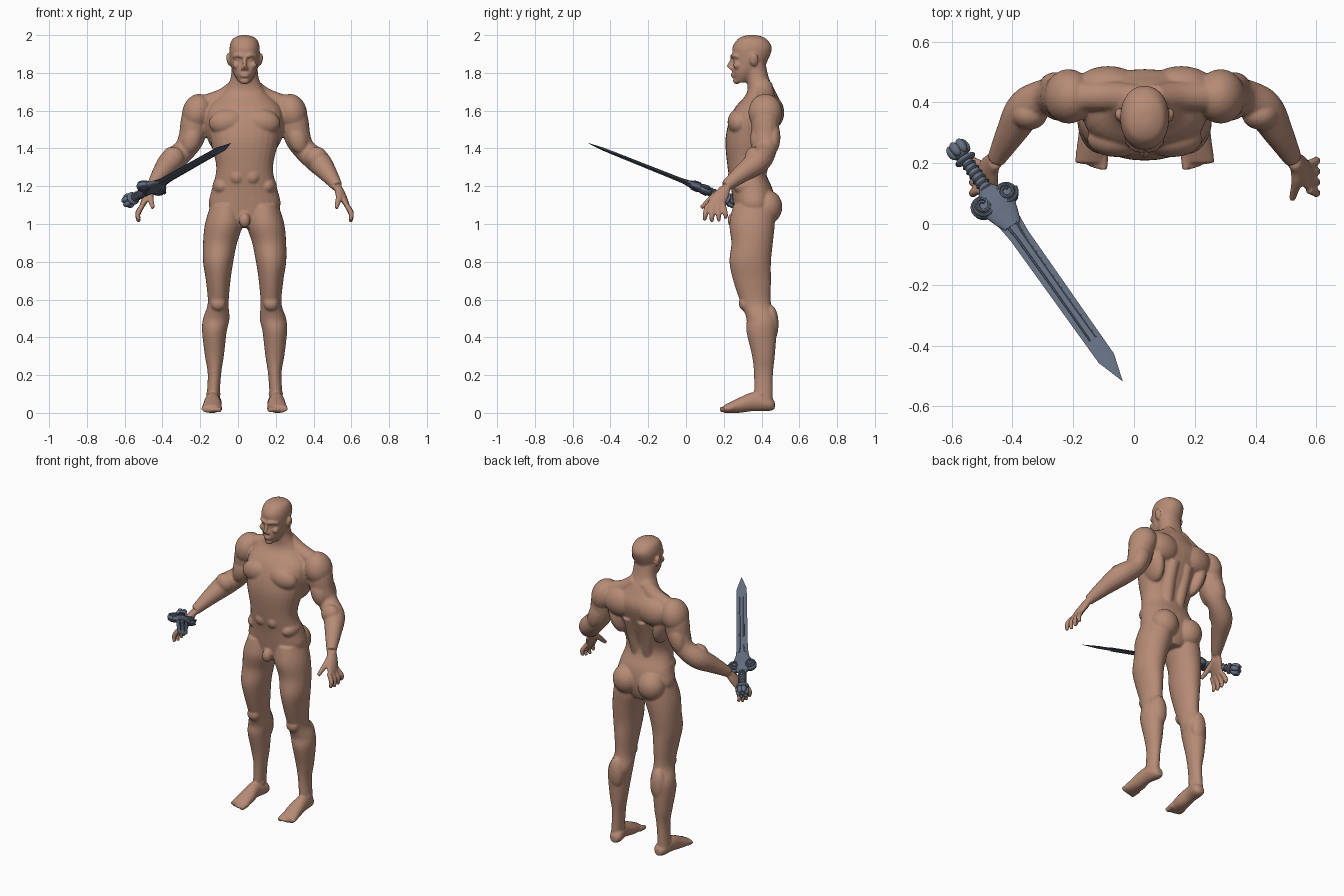
import bpy, bmesh, math
from mathutils import Vector, Matrix

old = bpy.data.objects.get("Cube")
if old:
    bpy.data.objects.remove(old, do_unlink=True)

RIGHTWARD, BACKWARD, UPWARD = Matrix.Identity(3)
BOTH_SIDES = (-1, 1)


def material(name, color):
    mat = bpy.data.materials.new(name)
    mat.use_nodes = True
    mat.diffuse_color = (*color, 1)
    mat.node_tree.nodes["Principled BSDF"].inputs["Base Color"].default_value = (*color, 1)
    return mat


def smooth_rows(rows, steps):
    """Smooth interpolation through rows of numbers, with matching slopes."""
    rows = [Vector(row) for row in rows]
    last = len(rows) - 1
    result = []
    for index in range(last):
        before, start, end, after = (rows[min(max(index + shift, 0), last)] for shift in range(-1, 3))
        slope_in, slope_out = (end - before) / 2, (after - start) / 2
        for step in range(steps):
            t = step / steps
            ease = t * t * (3 - 2 * t)
            result.append(start.lerp(end, ease) + slope_in * t * (1 - t) ** 2
                          - slope_out * t * t * (1 - t))
    return result + [rows[last]]


def circle(count):
    return [(math.cos(math.tau * k / count), math.sin(math.tau * k / count)) for k in range(count)]


def skin_rings(bm, rings):
    loops = [[bm.verts.new(point) for point in ring] for ring in rings]
    for low, high in zip(loops, loops[1:]):
        for k in range(len(low)):
            bm.faces.new((low[k - 1], low[k], high[k], high[k - 1]))
    bm.faces.new(reversed(loops[0]))
    bm.faces.new(loops[-1])


def loft(bm, rows, across=RIGHTWARD, deep=BACKWARD, sides=28, steps=5, square=1):
    """Rows are x, y, z, half size along across, half size along deep."""
    def bend(value):
        return math.copysign(abs(value) ** square, value)
    rings = []
    for row in smooth_rows(rows, steps):
        center, width, depth = row[:3], row[3], row[4]
        rings.append([Vector(center) + across * width * bend(c) + deep * depth * bend(s)
                      for c, s in circle(sides)])
    skin_rings(bm, rings)


def tube(bm, *rows, sides=16, steps=5):
    """Rows are x, y, z, radius; rings stay square to the path."""
    points = smooth_rows(rows, steps)
    last = len(points) - 1
    side, rings = Vector((.3, .9, .2)), []
    for index, point in enumerate(points):
        forward = (points[min(index + 1, last)] - points[max(index - 1, 0)]).xyz.normalized()
        side = (side - forward * side.dot(forward)).normalized()
        other = forward.cross(side)
        rings.append([point.xyz + (side * c + other * s) * point.w for c, s in circle(sides)])
    skin_rings(bm, rings)


def blob(bm, center, size, lean=0):
    """Ellipsoid, leaning sideways by some degrees."""
    turn = Matrix.Rotation(math.radians(lean), 4, "Y")
    shape = Matrix.Translation(center) @ turn @ Matrix.Diagonal((*size, 1))
    bmesh.ops.create_uvsphere(bm, u_segments=24, v_segments=14, radius=1, matrix=shape)


def finish(bm, name, mat, matrix):
    bmesh.ops.recalc_face_normals(bm, faces=bm.faces[:])
    mesh = bpy.data.meshes.new(name)
    bm.to_mesh(mesh)
    bm.free()
    mesh.materials.append(mat)
    obj = bpy.data.objects.new(name, mesh)
    bpy.context.collection.objects.link(obj)
    obj.matrix_world = matrix
    bpy.ops.object.select_all(action="DESELECT")
    obj.select_set(True)
    bpy.context.view_layer.objects.active = obj
    bpy.ops.object.shade_smooth_by_angle(angle=math.radians(35))
    return obj


skin = material("warm skin", (.47, .26, .18))
steel = material("blue grey steel", (.13, .16, .22))

# Body: limbs and paired muscles of one side come first
body = bmesh.new()

# Leg from hip to ankle
loft(body, [(.1, .36, 1.1, .08, .11), (.11, .35, 1, .1, .12), (.13, .35, .9, .09, .11),
            (.14, .34, .8, .08, .11), (.14, .35, .7, .065, .1), (.14, .37, .58, .055, .08),
            (.15, .4, .5, .07, .08), (.16, .4, .43, .065, .08), (.16, .41, .3, .05, .06),
            (.16, .41, .2, .035, .05), (.17, .41, .04, .035, .05)])
kneecap, calf, ankle = (.14, .31, .58), (.15, .45, .47), (.165, .4, .1)
blob(body, kneecap, size=(.04, .03, .04))
blob(body, calf, size=(.05, .04, .1))
blob(body, ankle, size=(.04, .02, .02))

# Foot and toes
loft(body, [(.16, .47, .04, .02, .02), (.16, .44, .05, .04, .04), (.17, .36, .06, .04, .05),
            (.17, .28, .04, .05, .04), (.18, .2, .02, .05, .02)], deep=UPWARD)
for toe in range(5):
    x, front, thick = .136 + toe * .02, .18 + toe * toe * .002, .012 if toe else .018
    tube(body, (x, .24, .025, thick), (x, front, .016, thick * .8))

# Arm from shoulder to wrist
wrist = Vector((.49, .21, 1.2))
tube(body, (.24, .42, 1.62, .06), (.26, .42, 1.56, .075), (.28, .42, 1.46, .07),
     (.32, .42, 1.39, .06), (.39, .38, 1.33, .065), (.44, .3, 1.27, .05), (*wrist, .03))
shoulder, biceps, triceps, forearm = (.25, .42, 1.59), (.28, .38, 1.45), (.29, .46, 1.46), (.38, .36, 1.35)
blob(body, shoulder, size=(.08, .09, .1), lean=-15)
blob(body, biceps, size=(.05, .04, .08), lean=-18)
blob(body, triceps, size=(.05, .04, .09), lean=-18)
blob(body, forearm, size=(.06, .05, .06))

# Palm, fingers and thumb
knuckles = Vector((.54, .155, 1.1))
loft(body, [(*wrist, .028, .025), (*wrist.lerp(knuckles, .5), .045, .024), (*knuckles, .05, .016)],
     across=BACKWARD, deep=RIGHTWARD)
for finger, reach in enumerate((.9, 1, .95, .8)):
    spread = finger - 1.5
    base = knuckles + BACKWARD * spread * .028
    middle = base + Vector((.025, spread * .007, -.05 * reach))
    tip = base + Vector((.02, spread * .01, -.09 * reach))
    tube(body, (*base, .014), (*middle, .014), (*tip, .01))
tube(body, (.5, .19, 1.17, .022), (.5, .14, 1.14, .018), (.485, .08, 1.085, .011))

# Paired muscles of the trunk
chest, lat, blade_bone = (.09, .28, 1.54), (.16, .4, 1.5), (.12, .45, 1.59)
buttock, flank = (.09, .43, 1.09), (.12, .33, 1.2)
blob(body, chest, size=(.1, .06, .07), lean=8)
blob(body, lat, size=(.05, .09, .13), lean=14)
blob(body, blade_bone, size=(.11, .07, .09))
blob(body, buttock, size=(.085, .08, .09))
blob(body, flank, size=(.05, .08, .05))
for row in range(3):
    blob(body, (.04, .25, 1.25 + row * .08), size=(.04, .03, .04))
tube(body, (.03, .41, 1.73, .05), (.11, .42, 1.67, .05), (.22, .42, 1.63, .05))
tube(body, (.04, .39, 1.26, .035), (.05, .42, 1.4, .04), (.05, .46, 1.52, .04))

# Ear, brow, eye, cheek and nostril
ear, eye, cheek, nostril = (.084, .36, 1.87), (.03, .264, 1.87), (.045, .27, 1.84), (.01, .238, 1.824)
blob(body, ear, size=(.012, .023, .034), lean=10)
blob(body, eye, size=(.017, .013, .009))
blob(body, cheek, size=(.02, .02, .02))
blob(body, nostril, size=(.01, .01, .01))
tube(body, (.006, .242, 1.886, .01), (.035, .25, 1.893, .01), (.06, .28, 1.885, .01))

# Mirror everything so far
mirrored = bmesh.ops.duplicate(body, geom=body.verts[:] + body.edges[:] + body.faces[:])["geom"]
for item in mirrored:
    if isinstance(item, bmesh.types.BMVert):
        item.co.x *= -1

# Trunk and neck
loft(body, [(0, .36, .98, .06, .08), (0, .36, 1.03, .15, .1), (0, .36, 1.1, .19, .11),
            (0, .35, 1.18, .175, .11), (0, .32, 1.3, .15, .1), (0, .34, 1.46, .185, .13),
            (0, .38, 1.6, .2, .13), (0, .4, 1.69, .12, .08), (0, .38, 1.77, .075, .06),
            (0, .36, 1.86, .07, .06)], square=.9)
blob(body, (0, .25, 1.02), size=(.03, .03, .04))

# Head, nose, lips and chin
loft(body, [(0, .29, 1.75, .03, .03), (0, .32, 1.8, .06, .075), (0, .34, 1.86, .075, .09),
            (0, .35, 1.93, .08, .105), (0, .35, 1.975, .067, .08), (0, .35, 1.993, .04, .05),
            (0, .35, 2, .015, .02)], square=.93)
tube(body, (0, .252, 1.885, .01), (0, .224, 1.828, .011))
blob(body, (0, .268, 1.757), size=(.027, .02, .017))
for lip in (1.781, 1.793):
    blob(body, (0, .25, lip), size=(.025, .013, .006))

figure = finish(body, "body", skin, Matrix.Translation(RIGHTWARD * .035))
fuse = figure.modifiers.new("fuse", "REMESH")
fuse.mode, fuse.voxel_size, fuse.use_smooth_shade = "VOXEL", .006, True
soften = figure.modifiers.new("soften", "SMOOTH")
soften.factor, soften.iterations = .5, 5

# Sword: built along its own y axis, from pommel to tip
along = Vector((.55, -.775, .31)).normalized()
thick = along.cross(Vector((-.836, -.51, .206))).normalized()
axes = Matrix((along.cross(thick), along, thick)).transposed().to_4x4()
place = Matrix.Translation((-.575, .24, 1.125)) @ axes

# Blade with a raised rib on each side of the fuller
blade = bmesh.new()
loft(blade, [(0, .22, 0, .05, .016), (0, .3, 0, .04, .014), (0, .36, 0, .034, .012),
             (0, .88, 0, .03, .008), (0, .975, 0, .001, .001)], deep=UPWARD, sides=4, steps=1)
for side in BOTH_SIDES:
    for face in BOTH_SIDES:
        tube(blade, (side * .03, .26, face * .01, .005), (side * .013, .36, face * .008, .004),
             (side * .012, .8, face * .006, .003), sides=6, steps=2)
finish(blade, "sword_blade", steel, place)

# Guard with a scroll on each side
guard = bmesh.new()
loft(guard, [(0, .15, 0, .02, .02), (0, .21, 0, .06, .024), (0, .27, 0, .05, .018),
             (0, .32, 0, .03, .014)], deep=UPWARD)
for side in BOTH_SIDES:
    lobe = Vector((side * .046, .21, 0))
    blob(guard, lobe, size=(.04, .04, .022))
    for face in BOTH_SIDES:
        spiral = []
        for rise, (c, s) in enumerate(circle(14) * 2):
            inward = rise / 28
            spot = lobe + Vector((c, s, 0)) * (.037 - .027 * inward)
            spiral.append((*spot.xy, face * .012 * (1 + inward), .006))
        tube(guard, *spiral, sides=8, steps=1)
finish(guard, "sword_guard", steel, place)

# Grip with raised bands
grip = bmesh.new()
tube(grip, (0, .03, 0, .018), (0, .1, 0, .021), (0, .18, 0, .018))
for band in range(6):
    blob(grip, (0, .06 + band * .02, 0), size=(.025, .007, .025))
finish(grip, "sword_grip", steel, place)

# Lobed pommel on a collar
pommel = bmesh.new()
blob(pommel, (0, .036, 0), size=(.038, .012, .034))
blob(pommel, (0, 0, 0), size=(.03, .03, .03))
for c, s in circle(6):
    blob(pommel, Vector((c, -.25, s)) * .024, size=(.016, .026, .016))
finish(pommel, "sword_pommel", steel, place)
